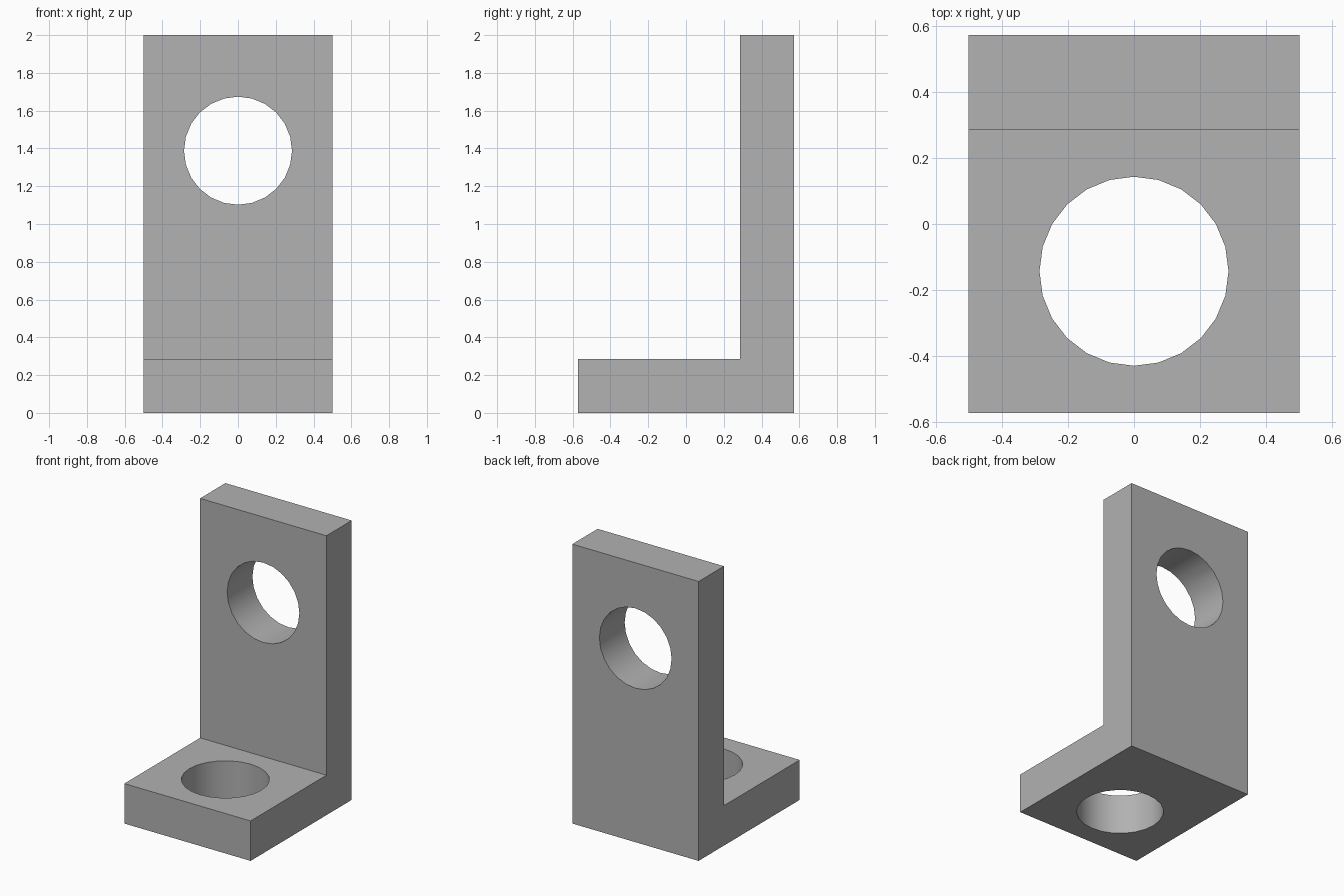
import bpy
import bmesh
from math import radians

cube = bpy.data.objects.get("Cube")
if cube:
    bpy.data.objects.remove(cube, do_unlink=True)

WIDTH, DEPTH, HEIGHT = 1.0, 1.143, 2.0
THICK = 0.286
RADIUS = 0.286

grey = bpy.data.materials.new("plain grey")
grey.use_nodes = True
colour = (0.445, 0.445, 0.445, 1)
grey.diffuse_color = colour
grey.node_tree.nodes["Principled BSDF"].inputs["Base Color"].default_value = colour


def extrude_profile(name, profile, width):
    """Extrude a closed (y, z) outline across x, centred on x = 0."""
    bm = bmesh.new()
    face = bm.faces.new([bm.verts.new((-width / 2, y, z)) for y, z in profile])
    new = bmesh.ops.extrude_face_region(bm, geom=[face])["geom"]
    verts = [v for v in new if isinstance(v, bmesh.types.BMVert)]
    bmesh.ops.translate(bm, verts=verts, vec=(width, 0, 0))
    bmesh.ops.recalc_face_normals(bm, faces=bm.faces)
    mesh = bpy.data.meshes.new(name)
    bm.to_mesh(mesh)
    bm.free()
    mesh.materials.append(grey)
    obj = bpy.data.objects.new(name, mesh)
    bpy.context.collection.objects.link(obj)
    return obj


def drill(target, location, tilt):
    """Cut a round through hole along the tilted z axis."""
    bpy.ops.mesh.primitive_cylinder_add(
        vertices=24, radius=RADIUS, depth=THICK * 2,
        location=location, rotation=(tilt, 0, 0))
    cutter = bpy.context.object
    cutter.name = "hole_cutter"
    cutter.data.materials.append(grey)
    mod = target.modifiers.new("hole", "BOOLEAN")
    mod.operation = "DIFFERENCE"
    mod.solver = "EXACT"
    mod.object = cutter
    bpy.context.view_layer.objects.active = target
    bpy.ops.object.modifier_apply(modifier=mod.name)
    bpy.data.objects.remove(cutter, do_unlink=True)


# L-shaped bracket: base plate at the front, upright plate at the back
front, back = -DEPTH / 2, DEPTH / 2
inner = back - THICK
bracket = extrude_profile("angle_bracket", [
    (front, 0), (back, 0), (back, HEIGHT),
    (inner, HEIGHT), (inner, THICK), (front, THICK)], WIDTH)

# Bolt holes in the base and the upright
drill(bracket, (0, (front + inner) / 2, THICK / 2), 0)
drill(bracket, (0, back - THICK / 2, 1.388), radians(90))

# Smooth hole walls, sharp plate edges
bpy.ops.object.select_all(action="DESELECT")
bracket.select_set(True)
bpy.context.view_layer.objects.active = bracket
bpy.ops.object.shade_smooth_by_angle(angle=radians(30))
